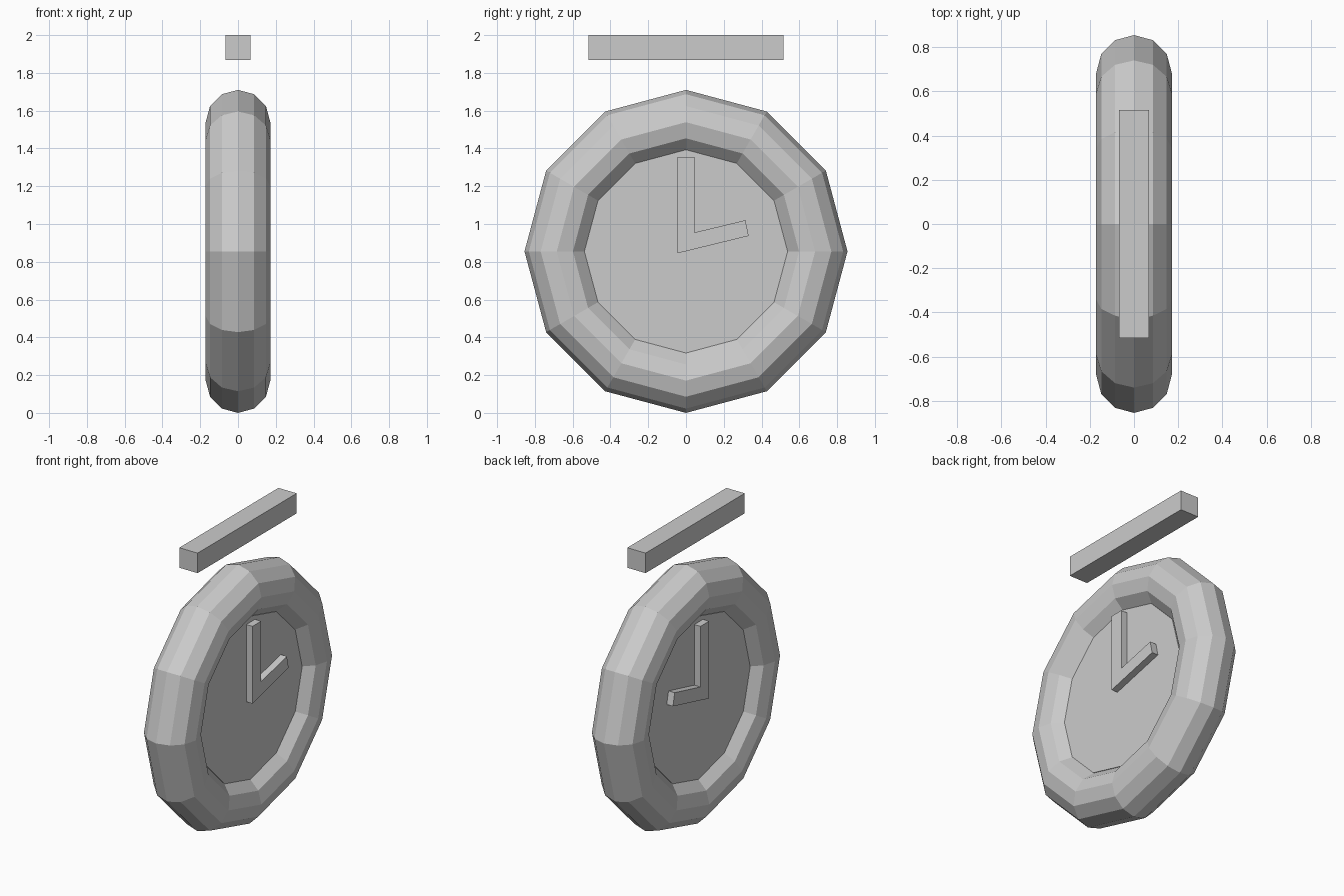
import bpy, bmesh
from math import pi

if "Cube" in bpy.data.objects:
    bpy.data.objects.remove(bpy.data.objects["Cube"])

CZ = 0.855  # height of the dial centre


def name_active(name):
    ob = bpy.context.object
    ob.name = name
    bpy.ops.object.transform_apply(location=True, rotation=True, scale=True)
    return ob


# Round rim, axis along x
bpy.ops.mesh.primitive_torus_add(major_radius=0.684, minor_radius=0.171,
                                 major_segments=12, minor_segments=12,
                                 location=(0, 0, CZ), rotation=(0, pi / 2, 0))
name_active("rim")

# Dial plate, seen from both sides
bpy.ops.mesh.primitive_cylinder_add(vertices=12, radius=0.538, depth=0.184,
                                    location=(0, 0, CZ), rotation=(0, pi / 2, 0))
name_active("dial")

# Floating bar above the clock
bpy.ops.mesh.primitive_cube_add(size=1, location=(0, 0, 1.934))
bpy.context.object.scale = (0.134, 1.034, 0.132)
name_active("top_bar")

# Joined hands: one L outline extruded through the dial to show on both faces
outline = [(-0.045, 0.845), (0.332, 0.937), (0.314, 1.02),
           (0.045, 0.955), (0.045, 1.355), (-0.045, 1.355)]
half = 0.137
bm = bmesh.new()
face = bm.faces.new([bm.verts.new((-half, y, z)) for y, z in outline])
ext = bmesh.ops.extrude_face_region(bm, geom=[face])
bmesh.ops.translate(bm, vec=(2 * half, 0, 0),
                    verts=[v for v in ext["geom"] if isinstance(v, bmesh.types.BMVert)])
bmesh.ops.recalc_face_normals(bm, faces=bm.faces[:])
mesh = bpy.data.meshes.new("hands")
bm.to_mesh(mesh)
bm.free()
bpy.context.collection.objects.link(bpy.data.objects.new("hands", mesh))
